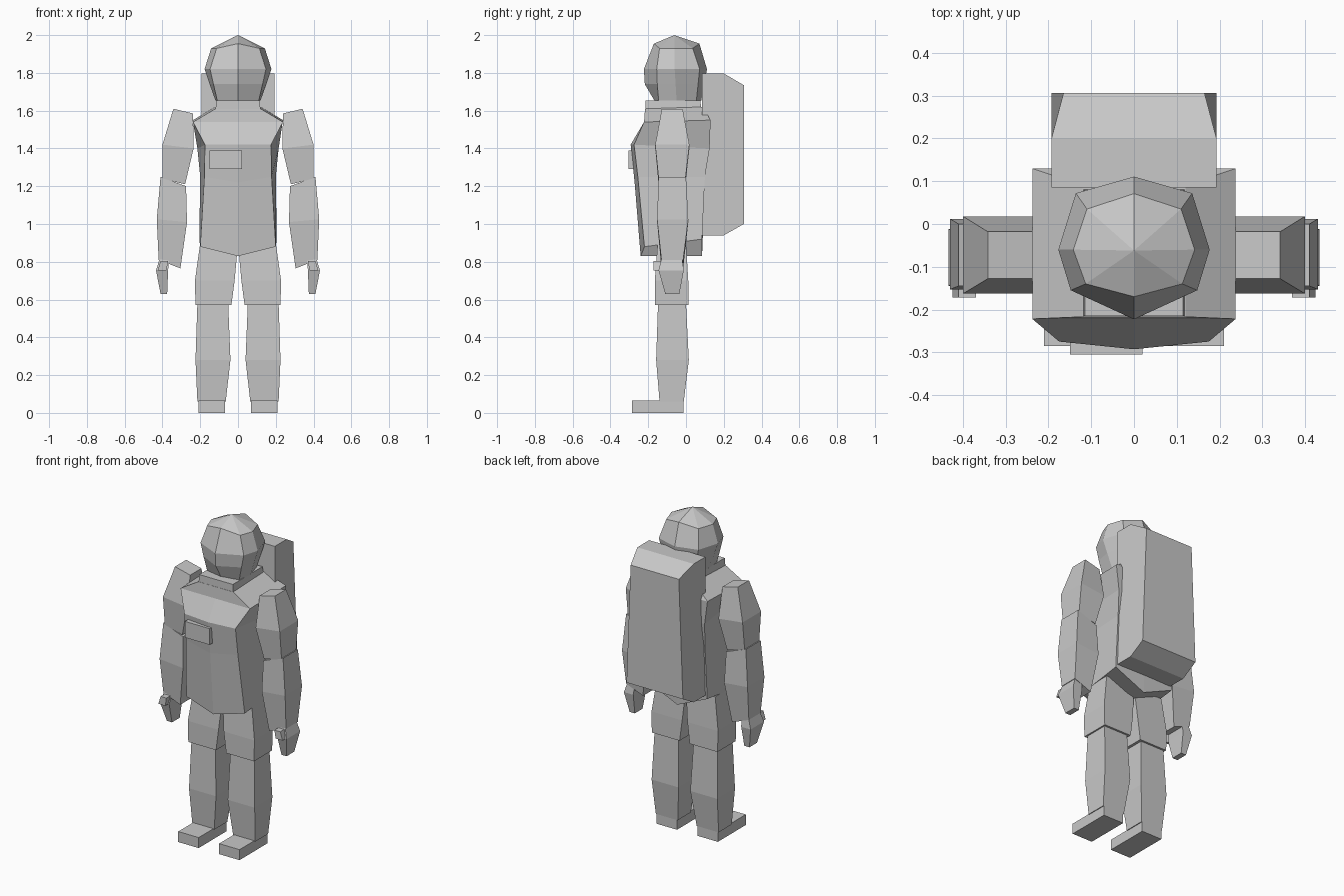
import bpy, bmesh

suit = bpy.data.materials.new("suit_grey")
suit.diffuse_color = (0.58, 0.58, 0.58, 1)


def loft(name, rings, tip=None):
    """Skin a stack of equal-length point rings and cap the ends."""
    bm = bmesh.new()
    vs = [[bm.verts.new(p) for p in r] for r in rings]
    n = len(vs[0])
    for a, b in zip(vs, vs[1:]):
        for i in range(n):
            j = (i + 1) % n
            bm.faces.new((a[i], a[j], b[j], b[i]))
    bm.faces.new(vs[0][::-1])
    if tip:
        t = bm.verts.new(tip)
        for i in range(n):
            bm.faces.new((vs[-1][i], vs[-1][(i + 1) % n], t))
    else:
        bm.faces.new(vs[-1])
    bmesh.ops.recalc_face_normals(bm, faces=bm.faces)
    me = bpy.data.meshes.new(name)
    bm.to_mesh(me)
    bm.free()
    me.materials.append(suit)
    ob = bpy.data.objects.new(name, me)
    bpy.context.collection.objects.link(ob)
    return ob


def rect(s, xi, zi, xo, zo, y0, y1):
    """Rectangular limb section with its own height on inner and outer side."""
    return [(s * xi, y0, zi), (s * xo, y0, zo), (s * xo, y1, zo), (s * xi, y1, zi)]


def flat(s, z, x0, x1, y0, y1):
    return rect(s, x0, z, x1, z, y0, y1)


def mirror_ring(half):
    """Half ring from front centre to back centre, mirrored across x."""
    return half + [(-x, y, z) for x, y, z in half[-2:0:-1]]


# Torso: front centre, front corner, back corner, back centre
torso = []
for zc, zf, zb, yc, xf, yf, xb, yb in [
        (0.83, 0.88, 0.92, -0.24, 0.20, -0.22, 0.205, 0.085),
        (1.22, 1.25, 1.25, -0.272, 0.178, -0.255, 0.20, 0.10),
        (1.42, 1.42, 1.40, -0.293, 0.175, -0.275, 0.215, 0.125),
        (1.54, 1.54, 1.55, -0.222, 0.238, -0.222, 0.238, 0.13),
        (1.61, 1.61, 1.62, -0.217, 0.12, -0.217, 0.12, 0.09)]:
    torso.append(mirror_ring([(0, yc, zc), (xf, yf, zf), (xb, yb, zb), (0, yb, zc)]))
loft("torso", torso)

# Neck collar
loft("neck_collar", [flat(1, 1.59, -0.12, 0.12, -0.216, 0.085),
                     flat(1, 1.655, -0.115, 0.115, -0.215, 0.075)])

# Faceted helmet
helmet = []
for z, zs, pts in [
        (1.65, 1.655, [(0, -0.165), (0.11, -0.145), (0.12, -0.05), (0.09, 0.055), (0, 0.08)]),
        (1.74, 1.74, [(0, -0.218), (0.13, -0.152), (0.15, -0.055), (0.115, 0.064), (0, 0.096)]),
        (1.82, 1.82, [(0, -0.223), (0.148, -0.155), (0.177, -0.06), (0.136, 0.072), (0, 0.111)]),
        (1.955, 1.93, [(0, -0.17), (0.113, -0.14), (0.142, -0.06), (0.11, 0.035), (0, 0.071)])]:
    helmet.append(mirror_ring([(x, y, zs if x else z) for x, y in pts]))
loft("helmet", helmet, tip=(0, -0.062, 2.0))

# Backpack with sloped ends, back face narrower at the top
pack = []
for s in (-1, 1):
    pack.append([(s * w, y, z) for w, y, z in [
        (0.193, 0.085, 0.94), (0.193, 0.20, 0.94), (0.193, 0.306, 1.0),
        (0.165, 0.306, 1.735), (0.193, 0.20, 1.797), (0.193, 0.085, 1.797)]])
loft("backpack", pack)

# Chest control panel
loft("chest_panel", [flat(1, z, -0.15, 0.02, -0.305, -0.23) for z in (1.29, 1.39)])

for s, side in ((-1, "right"), (1, "left")):
    # Boots and legs
    loft(side + "_boot", [flat(s, 0, 0.07, 0.21, -0.285, -0.012),
                          flat(s, 0.065, 0.07, 0.21, -0.285, -0.012)])
    loft(side + "_lower_leg", [flat(s, 0.06, 0.065, 0.215, -0.14, -0.012),
                               flat(s, 0.28, 0.04, 0.225, -0.158, 0.015),
                               flat(s, 0.58, 0.052, 0.215, -0.148, 0.0)])
    loft(side + "_upper_leg", [flat(s, 0.57, 0.035, 0.225, -0.165, 0.013),
                               flat(s, 0.70, 0.018, 0.228, -0.165, 0.012),
                               flat(s, 0.90, 0.0, 0.20, -0.15, 0.0)])
    # Arms
    loft(side + "_upper_arm", [rect(s, 0.28, 1.21, 0.40, 1.24, -0.145, -0.003),
                               rect(s, 0.235, 1.40, 0.40, 1.42, -0.163, 0.018),
                               rect(s, 0.238, 1.585, 0.342, 1.61, -0.128, -0.018)])
    loft(side + "_forearm", [rect(s, 0.305, 0.765, 0.42, 0.81, -0.13, -0.015),
                             rect(s, 0.27, 1.01, 0.43, 1.025, -0.153, 0.012),
                             rect(s, 0.275, 1.20, 0.41, 1.25, -0.145, 0.0)])
    # Hands
    loft(side + "_hand", [flat(s, 0.63, 0.375, 0.41, -0.11, -0.035),
                          flat(s, 0.755, 0.37, 0.434, -0.145, -0.012),
                          flat(s, 0.815, 0.365, 0.415, -0.13, -0.02)])
    loft(side + "_thumb", [flat(s, 0.755, 0.378, 0.425, -0.172, -0.12),
                           flat(s, 0.805, 0.37, 0.41, -0.172, -0.12)])
